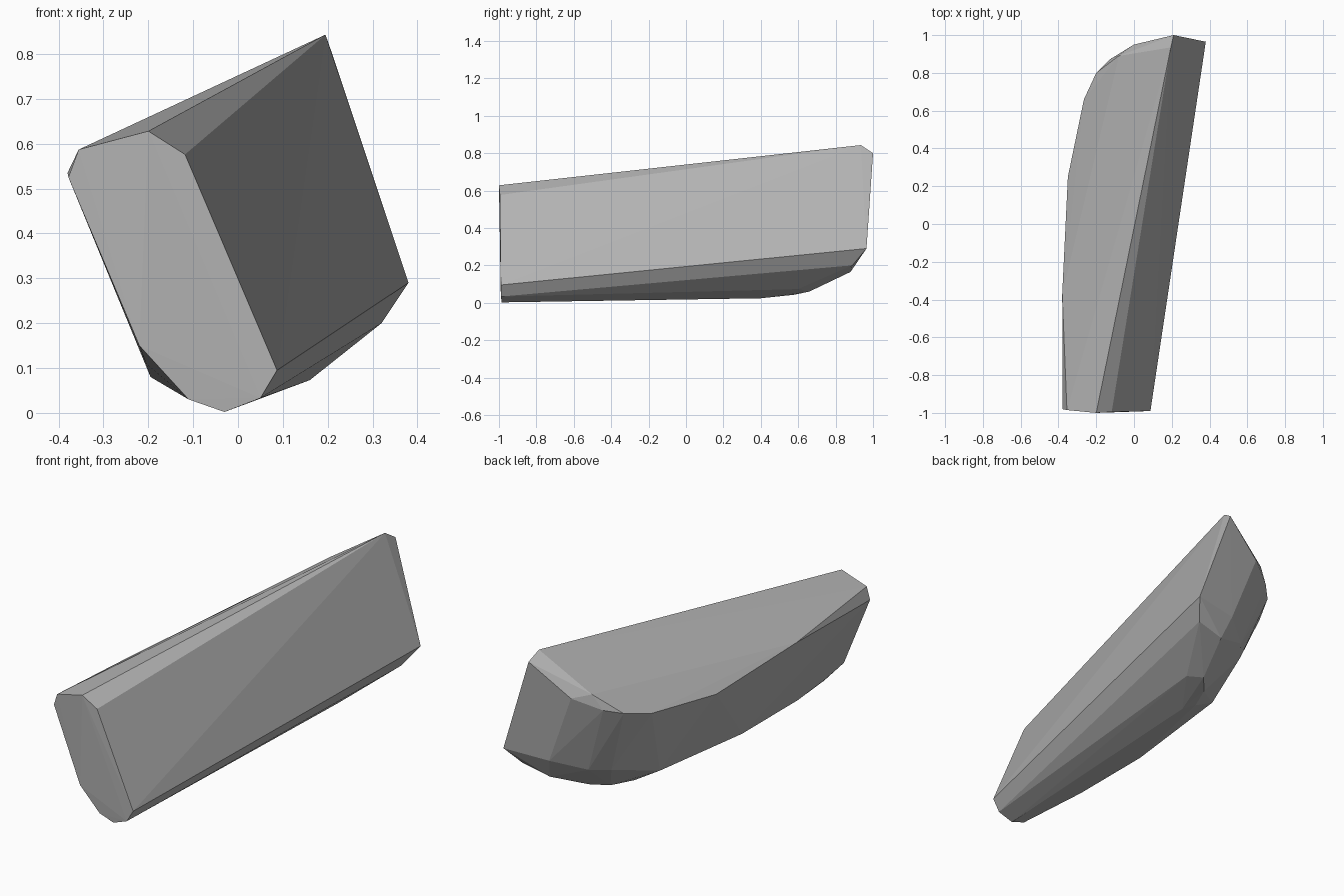
import bpy, bmesh

# Corner loops of the faceted slab
front_end = [(-.355, -.985, .587), (-.2, -1, .628), (-.118, -.995, .576),
             (.087, -.99, .095), (.05, -.99, .033), (-.03, -.985, .002),
             (-.11, -.985, .03), (-.22, -.99, .15), (-.378, -.98, .525)]
back_end = [(.195, .935, .843), (.21, 1, .80), (.38, .965, .29),
            (.32, .89, .2), (.16, .6, .073)]
top_rim = [(-.08, .89, .665), (0, .95, .645), (-.13, .87, .587),
           (-.2, .8, .563), (-.265, .66, .528), (-.35, .25, .494),
           (-.38, -.37, .535)]
lower_rim = [(.14, .93, .275), (-.01, .82, .226), (-.08, .73, .21),
             (-.15, .43, .11), (-.195, -.185, .08), (-.195, -.645, .08),
             (-.205, -.855, .11)]
underside = [(.17, .88, .165), (.1, .66, .06), (.03, .58, .043),
             (-.02, .455, .035), (.02, .4, .024)]

# Slab body: convex skin over the corners, flat shaded
bm = bmesh.new()
for co in front_end + back_end + top_rim + lower_rim + underside:
    bm.verts.new(co)
bmesh.ops.convex_hull(bm, input=bm.verts[:])
bmesh.ops.delete(bm, geom=[v for v in bm.verts if not v.link_faces], context='VERTS')
bmesh.ops.recalc_face_normals(bm, faces=bm.faces[:])
mesh = bpy.data.meshes.new("faceted_slab")
bm.to_mesh(mesh)
bm.free()

# Grey
grey = bpy.data.materials.new("grey")
grey.diffuse_color = (.45, .45, .45, 1)
mesh.materials.append(grey)
slab = bpy.data.objects.new("faceted_slab", mesh)
bpy.context.collection.objects.link(slab)
